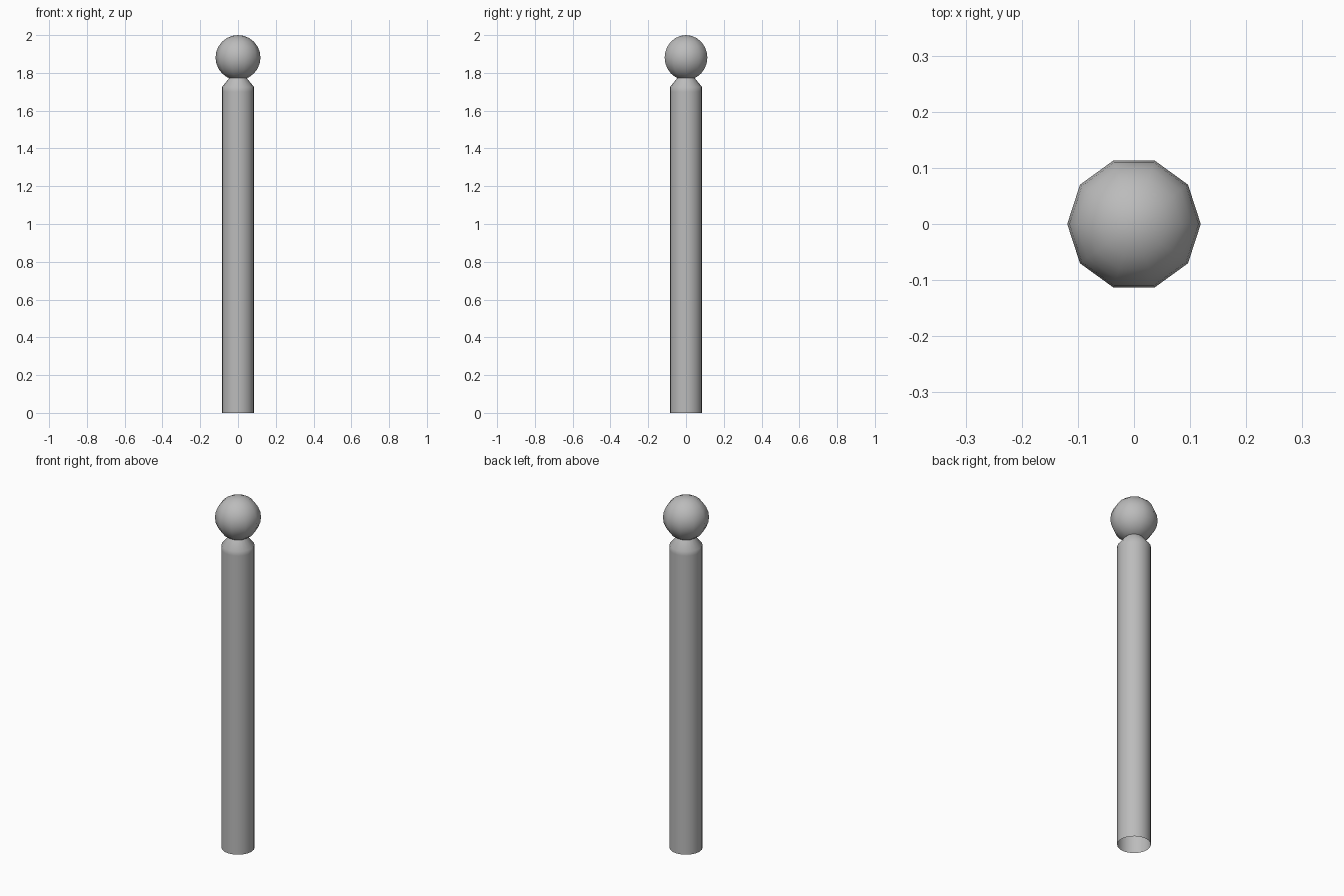
import bpy, bmesh, math

if "Cube" in bpy.data.objects:
    bpy.data.objects.remove(bpy.data.objects["Cube"])

grey = bpy.data.materials.new("mid_grey")
grey.diffuse_color = (0.5, 0.5, 0.5, 1)
grey.use_nodes = True
grey.node_tree.nodes["Principled BSDF"].inputs["Base Color"].default_value = grey.diffuse_color


def lathe(name, profile, sides, smooth_angle=60):
    """Revolve (radius, z) points around z; zero radius makes a pole."""
    bm = bmesh.new()
    rings = []
    for r, z in profile:
        if r < 1e-5:
            rings.append([bm.verts.new((0, 0, z))] * sides)
        else:
            rings.append([bm.verts.new((r * math.cos(math.tau * i / sides),
                                        r * math.sin(math.tau * i / sides), z))
                          for i in range(sides)])
    for a, b in zip(rings, rings[1:]):
        for i in range(sides):
            j = (i + 1) % sides
            bm.faces.new(list(dict.fromkeys([a[i], a[j], b[j], b[i]])))
    mesh = bpy.data.meshes.new(name)
    bm.to_mesh(mesh)
    bm.free()
    mesh.materials.append(grey)
    obj = bpy.data.objects.new(name, mesh)
    bpy.context.collection.objects.link(obj)
    bpy.ops.object.select_all(action='DESELECT')
    bpy.context.view_layer.objects.active = obj
    obj.select_set(True)
    bpy.ops.object.shade_smooth_by_angle(angle=math.radians(smooth_angle))
    return obj


# Straight post, open underneath, with a chamfered neck running up into the ball
lathe("post", [(0.085, 0), (0.085, 1.70), (0.085, 1.725), (0.036, 1.785)], 20)

# Ten-sided ball finial
R, RINGS = 0.119, 12
ball = [(R * math.sin(math.pi * k / RINGS), 2 - R - R * math.cos(math.pi * k / RINGS))
        for k in range(RINGS + 1)]
lathe("ball_finial", ball, 10)
